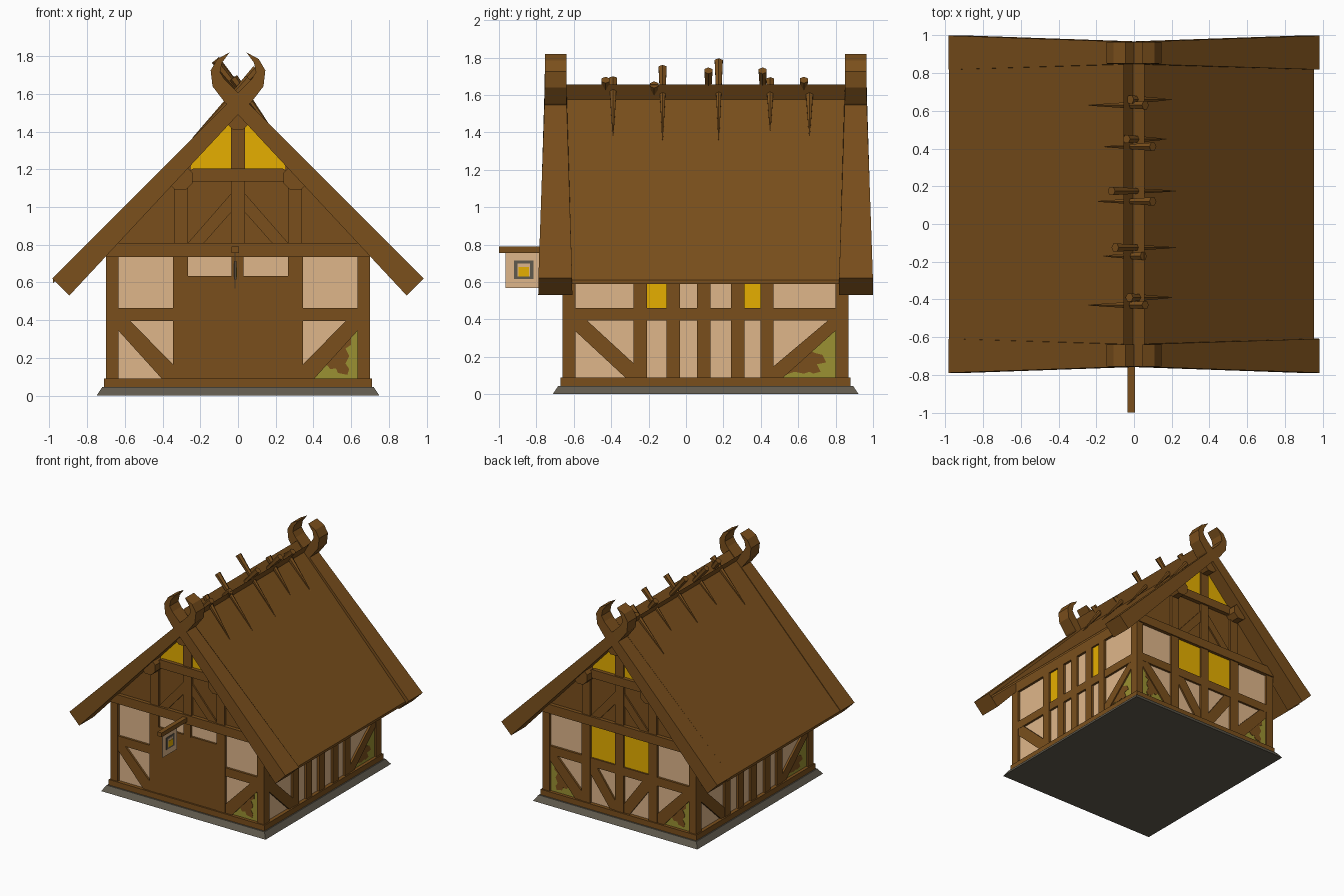
import bpy, bmesh, math
from mathutils import Vector, Matrix

if "Cube" in bpy.data.objects:
    bpy.data.objects.remove(bpy.data.objects["Cube"])


def material(name, r, g, b):
    lin = [((c / 255 + 0.055) / 1.055) ** 2.4 if c > 10 else c / 255 / 12.92 for c in (r, g, b)]
    m = bpy.data.materials.new(name)
    m.diffuse_color = (*lin, 1)
    m.use_nodes = True
    m.node_tree.nodes["Principled BSDF"].inputs["Base Color"].default_value = m.diffuse_color
    return m


WOOD = material("brown_wood", 122, 79, 28)
PLASTER = material("beige_plaster", 223, 182, 138)
GLOW = material("yellow_glass", 230, 175, 0)
MOSS = material("olive_moss", 155, 145, 50)
STONE = material("grey_stone", 96, 90, 77)

parts = {}
CY = 0.105  # middle of the house along y


def add(name, mat, ring_a, ring_b):
    """Add a closed prism between two matching rings to a named part."""
    bm = parts.setdefault(name, (bmesh.new(), mat))[0]
    a = [bm.verts.new(p) for p in ring_a]
    b = [bm.verts.new(p) for p in ring_b]
    bm.faces.new(a)
    bm.faces.new(b[::-1])
    for i in range(len(a)):
        j = (i + 1) % len(a)
        bm.faces.new((a[i], b[i], b[j], a[j]))


def box(name, mat, x0, x1, y0, y1, z0, z1):
    r = [(x0, y0), (x1, y0), (x1, y1), (x0, y1)]
    add(name, mat, [(x, y, z0) for x, y in r], [(x, y, z1) for x, y in r])


def on_wall(name, mat, side, pts, depth, base=-0.01):
    """Prism on a wall; pts are (along, height)."""
    def place(u, z, d):
        x, y = (u, -0.64 - d) if side in ("front", "back") else (0.68 + d, u)
        return (-x, 2 * CY - y, z) if side in ("back", "left") else (x, y, z)
    add(name, mat, [place(u, z, base) for u, z in pts], [place(u, z, depth) for u, z in pts])


def rect(u0, u1, z0, z1):
    return [(u0, z0), (u1, z0), (u1, z1), (u0, z1)]


def flip(pts):
    return [(-u, z) for u, z in pts]


# stone footing, sill and plaster core
add("stone_footing", STONE,
    [(sx * 0.75, CY + sy * 0.818, 0) for sx, sy in ((-1, -1), (1, -1), (1, 1), (-1, 1))],
    [(sx * 0.72, CY + sy * 0.788, 0.045) for sx, sy in ((-1, -1), (1, -1), (1, 1), (-1, 1))])
box("sill_beam", WOOD, -0.71, 0.71, -0.67, 0.88, 0.045, 0.09)
box("plaster_core", PLASTER, -0.68, 0.68, -0.64, 0.85, 0.05, 0.74)
gable = [(-0.68, 0.735), (0.68, 0.735), (0.68, 0.85), (0, 1.53), (-0.68, 0.85)]
add("gable_core", WOOD, [(x, -0.64, z) for x, z in gable], [(x, 0.85, z) for x, z in gable])

# corner posts
for sx in (-1, 1):
    for sy in (-1, 1):
        xs = sorted((sx * 0.635, sx * 0.70))
        ys = sorted((CY + sy * 0.695, CY + sy * 0.765))
        box("corner_posts", WOOD, *xs, *ys, 0.05, 0.74)

brace = [(0.635, 0.40), (0.57, 0.395), (0.345, 0.165), (0.345, 0.085), (0.40, 0.085), (0.635, 0.345)]
patch = [(0.43, 0.125), (0.47, 0.165), (0.49, 0.14), (0.52, 0.145), (0.53, 0.12), (0.58, 0.11), (0.59, 0.14),
         (0.57, 0.17), (0.59, 0.21), (0.57, 0.25), (0.60, 0.27), (0.60, 0.32), (0.54, 0.26)]

# front and back timber frames
for side in ("front", "back"):
    on_wall("gable_beam", WOOD, side, rect(-0.70, 0.70, 0.735, 0.81), 0.03)
    on_wall("collar_beam", WOOD, side, [(-0.27, 1.135), (0.27, 1.135), (0.27, 1.185), (0.235, 1.205),
                                        (-0.235, 1.205), (-0.27, 1.185)], 0.035)
    on_wall("gable_posts", WOOD, side, rect(-0.038, 0.038, 0.80, 1.44), 0.02)
    for f in (lambda p: p, flip):
        on_wall("wall_braces", WOOD, side, f(brace), 0.016)
        on_wall("wall_posts", WOOD, side, f(rect(0.265, 0.345, 0.09, 0.74)), 0.02)
        on_wall("cross_rails", WOOD, side, f(rect(0.345, 0.64, 0.395, 0.465)), 0.018)
        on_wall("gable_posts", WOOD, side, f(rect(0.265, 0.34, 0.80, 1.13)), 0.02)
        on_wall("gable_braces", WOOD, side, f([(0.18, 0.81), (0.265, 0.81), (0.038, 1.07), (0.038, 0.97)]), 0.012)
        on_wall("gable_windows", GLOW, side,
                f([(0.036, 1.2), (0.25, 1.2), (0.25, 1.245), (0.07, 1.44), (0.036, 1.44)]), 0.005)
        if side == "back" or f is not flip:
            on_wall("moss_panels", MOSS, side, f([(0.36, 0.09), (0.64, 0.09), (0.64, 0.37)]), 0.004)
            on_wall("moss_gaps", WOOD, side, f(patch), 0.007)

# front door with overlight bars
on_wall("door", WOOD, "front", rect(-0.27, 0.27, 0.05, 0.635), 0.016)
on_wall("wall_posts", WOOD, "front", rect(-0.035, 0.03, 0.63, 0.74), 0.02)

# back windows and lower braces
on_wall("wall_posts", WOOD, "back", rect(-0.038, 0.038, 0.09, 0.74), 0.02)
on_wall("cross_rails", WOOD, "back", rect(-0.27, 0.27, 0.395, 0.465), 0.018)
for f in (lambda p: p, flip):
    on_wall("back_windows", GLOW, "back", f(rect(0.036, 0.267, 0.463, 0.737)), 0.005)
    on_wall("wall_braces", WOOD, "back", f([(0.036, 0.09), (0.09, 0.09), (0.267, 0.33), (0.267, 0.40), (0.21, 0.40),
                                            (0.036, 0.16)]), 0.014)

# long side walls
for side in ("right", "left"):
    on_wall("wall_plate", WOOD, side, rect(-0.65, 0.86, 0.735, 0.82), 0.02)
    on_wall("cross_rails", WOOD, side, rect(-0.60, 0.81, 0.393, 0.462), 0.018)
    for u in (-0.28, -0.105, 0.06, 0.24, 0.397):
        on_wall("wall_posts", WOOD, side, rect(u, u + 0.072, 0.09, 0.74), 0.02)
    for u0, u1 in ((-0.21, -0.105), (0.31, 0.397)):
        on_wall("side_windows", GLOW, side, rect(u0, u1, 0.46, 0.737), 0.005)
    on_wall("wall_braces", WOOD, side, [(0.80, 0.40), (0.76, 0.395), (0.469, 0.15), (0.469, 0.085), (0.515, 0.085),
                                        (0.80, 0.34)], 0.016)
    on_wall("wall_braces", WOOD, side, [(-0.60, 0.40), (-0.53, 0.395), (-0.28, 0.165), (-0.28, 0.085), (-0.32, 0.085),
                                        (-0.60, 0.345)], 0.016)
    on_wall("moss_panels", MOSS, side, [(0.49, 0.09), (0.80, 0.09), (0.80, 0.37)], 0.004)
    on_wall("moss_gaps", WOOD, side, [(0.52, 0.10), (0.58, 0.12), (0.63, 0.11), (0.66, 0.12), (0.68, 0.11),
                                      (0.72, 0.12), (0.70, 0.16), (0.75, 0.17), (0.73, 0.21), (0.69, 0.22),
                                      (0.67, 0.23), (0.61, 0.18)], 0.007)

# thin roof slabs, crossing slightly at the ridge
for s, e, top in ((1, 0.955, 1.565), (-1, 0.98, 1.598)):
    prof = [(e, top - e), (0.0, min(top + 0.02, 1.6)), (-0.055, 1.655), (-0.008, 1.575), (0.02, top - 0.045),
            (e, top - e - 0.02)]
    add("roof_slabs", WOOD, [(s * x, -0.655, z) for x, z in prof], [(s * x, 0.865, z) for x, z in prof])

# barge boards that cross and end in curled horns
board = [(0.985, 0.62), (0.895, 0.53), (0.0, 1.49), (-0.07, 1.555), (-0.135, 1.64), (-0.145, 1.725), (-0.11, 1.785),
         (-0.045, 1.82), (-0.085, 1.765), (-0.095, 1.715), (-0.07, 1.675), (0.0, 1.605)]
for s in (-1, 1):
    for end in (-1, 1):
        def ring(base, slope):
            return [(s * x, CY + end * (base + slope * min(1, max(0, 1.6 - z))), z) for x, z in board]
        add("barge_boards", WOOD, ring(0.86, 0.035), ring(0.745, -0.032))

# purlin ends under the roof
for x, z in ((-0.305, 1.155), (0.305, 1.155), (0, 1.475)):
    pts = [(x + 0.07 * math.cos(k * math.pi / 4 + math.pi / 8), z + 0.07 * math.sin(k * math.pi / 4 + math.pi / 8))
           for k in range(8)]
    add("purlins", WOOD, [(a, CY - 0.84, b) for a, b in pts], [(a, CY + 0.84, b) for a, b in pts])

# pointed stakes laid over the ridge: y, tip x, blunt x, blunt z
stakes = bmesh.new()
for y, tx, bx, bz in ((0.66, 0.20, -0.02, 1.64), (0.63, -0.24, 0.06, 1.68), (0.45, 0.17, -0.04, 1.68),
                      (0.41, -0.155, 0.10, 1.73), (0.175, 0.22, -0.12, 1.78), (0.12, -0.19, 0.10, 1.73),
                      (-0.125, 0.22, -0.10, 1.745), (-0.17, -0.16, 0.05, 1.655), (-0.39, 0.20, -0.025, 1.685),
                      (-0.43, -0.24, 0.06, 1.68)):
    tip, end = Vector((tx, y, (1.58 if tx > 0 else 1.605) - abs(tx))), Vector((bx, y, bz))
    d = end - tip
    mat = Matrix.Translation((tip + end) / 2) @ d.to_track_quat('Z', 'Y').to_matrix().to_4x4()
    bmesh.ops.create_cone(stakes, cap_ends=True, segments=6, radius1=0.003, radius2=0.025, depth=d.length, matrix=mat)
parts["ridge_stakes"] = (stakes, WOOD)

# hanging sign over the door
box("sign_pole", WOOD, -0.034, 0.004, -1.0, -0.64, 0.755, 0.79)
box("sign_board", PLASTER, -0.018, -0.012, -0.965, -0.775, 0.568, 0.758)
for x0, x1 in ((-0.021, -0.017), (-0.013, -0.009)):
    box("sign_frame", STONE, x0, x1, -0.92, -0.815, 0.615, 0.715)
for x0, x1 in ((-0.023, -0.02), (-0.01, -0.007)):
    box("sign_field", PLASTER, x0, x1, -0.90, -0.835, 0.63, 0.70)
for x0, x1 in ((-0.025, -0.022), (-0.008, -0.005)):
    box("sign_emblem", GLOW, x0, x1, -0.895, -0.84, 0.63, 0.68)

# turn every collected part into an object
for name, (bm, mat) in parts.items():
    bmesh.ops.recalc_face_normals(bm, faces=bm.faces)
    mesh = bpy.data.meshes.new(name)
    bm.to_mesh(mesh)
    bm.free()
    mesh.materials.append(mat)
    bpy.context.collection.objects.link(bpy.data.objects.new(name, mesh))
